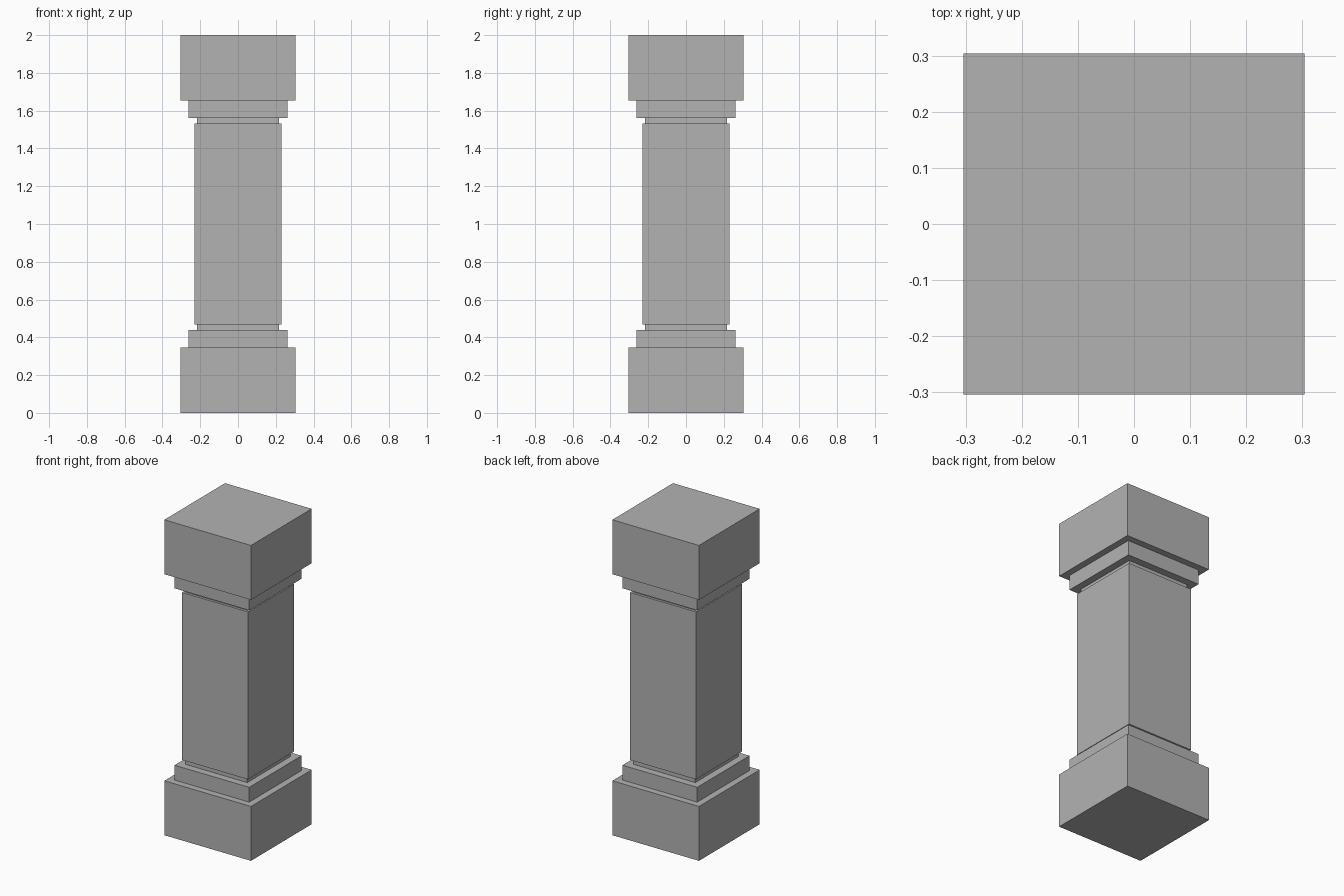
import bpy
import bmesh
from mathutils import Matrix

default = bpy.data.objects.get("Cube")
if default:
    bpy.data.objects.remove(default, do_unlink=True)

# Plain grey stone
stone = bpy.data.materials.new("grey_stone")
stone.use_nodes = True
GREY = (0.45, 0.45, 0.45, 1)
stone.diffuse_color = GREY
stone.node_tree.nodes["Principled BSDF"].inputs["Base Color"].default_value = GREY


def block(name, half, z0, z1):
    """Square block centred on the pillar axis, from z0 up to z1."""
    bm = bmesh.new()
    size = Matrix.Diagonal((2 * half, 2 * half, z1 - z0, 1))
    bmesh.ops.create_cube(bm, size=1, matrix=size)
    mesh = bpy.data.meshes.new(name)
    bm.to_mesh(mesh)
    bm.free()
    mesh.materials.append(stone)
    obj = bpy.data.objects.new(name, mesh)
    obj.location.z = (z0 + z1) / 2
    bpy.context.collection.objects.link(obj)
    return obj


HEIGHT = 2.0
# Stepped end pieces: name, half width, bottom, top; repeated upside down
STEPS = [
    ("plinth", 0.304, 0.0, 0.345),
    ("collar", 0.262, 0.345, 0.439),
    ("neck", 0.216, 0.439, 0.469),
]
for part, half, z0, z1 in STEPS:
    block("lower_" + part, half, z0, z1)
    block("upper_" + part, half, HEIGHT - z1, HEIGHT - z0)

# Main shaft between the necks
block("shaft", 0.231, 0.469, HEIGHT - 0.469)
